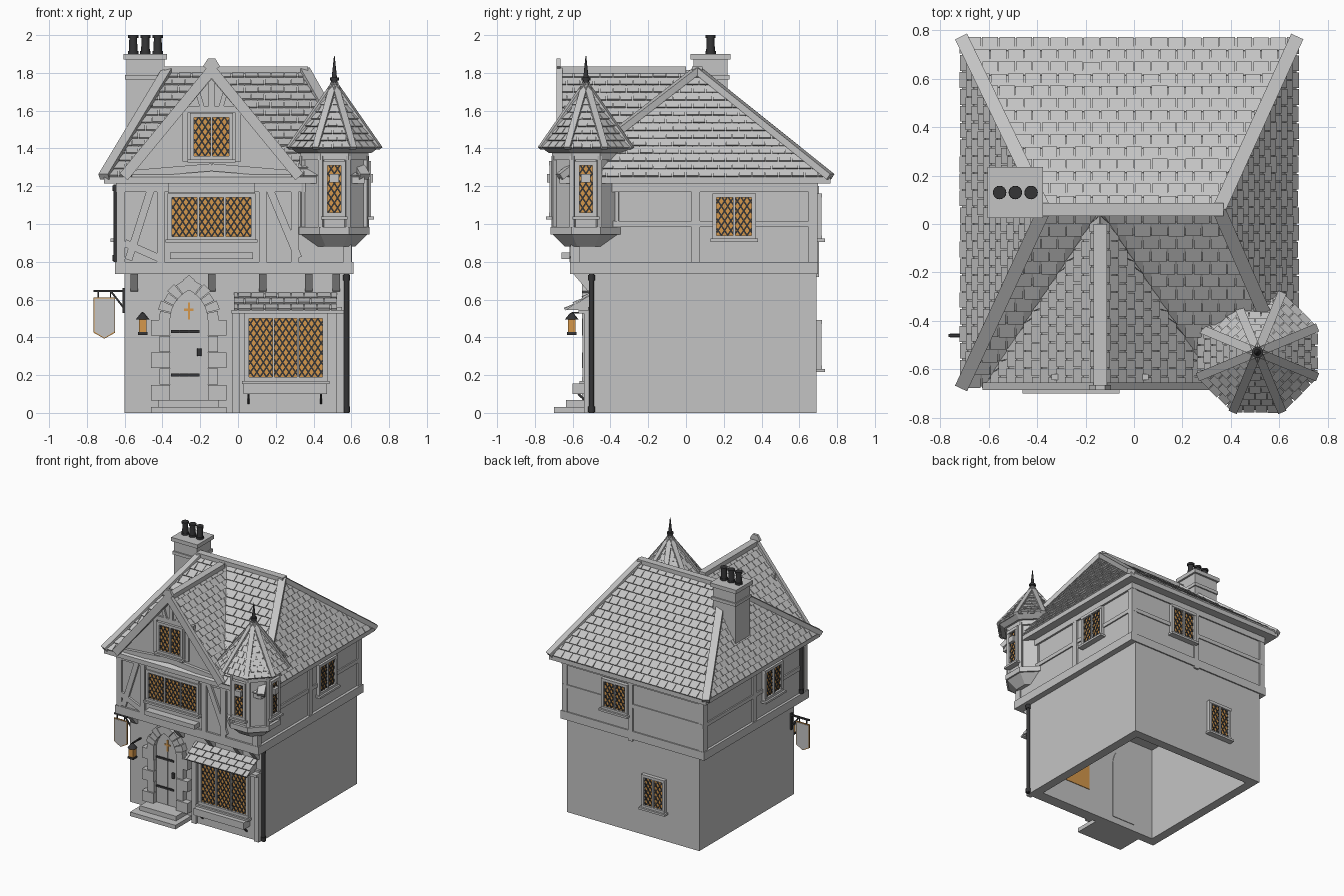
import bpy, bmesh, random
from math import pi, cos, sin, tan, acos, radians
from mathutils import Vector, Matrix

random.seed(4)
if "Cube" in bpy.data.objects:
    bpy.data.objects.remove(bpy.data.objects["Cube"])


def material(name, rgb):
    m = bpy.data.materials.new(name)
    m.use_nodes = True
    m.diffuse_color = (*rgb, 1)
    m.node_tree.nodes["Principled BSDF"].inputs["Base Color"].default_value = (*rgb, 1)
    return m


GREY = material("plain grey", (0.55, 0.55, 0.55))
IRON = material("black iron", (0.035, 0.035, 0.037))
AMBER = material("amber glass", (0.66, 0.31, 0.07))


def finish(bm, name, mat=GREY, matrix=None, smooth=False):
    bmesh.ops.recalc_face_normals(bm, faces=bm.faces)
    me = bpy.data.meshes.new(name)
    bm.to_mesh(me)
    bm.free()
    me.materials.append(mat)
    ob = bpy.data.objects.new(name, me)
    bpy.context.collection.objects.link(ob)
    if matrix:
        ob.matrix_world = matrix
    if smooth:
        bpy.ops.object.select_all(action='DESELECT')
        ob.select_set(True)
        bpy.context.view_layer.objects.active = ob
        bpy.ops.object.shade_smooth_by_angle(angle=radians(40))
    return ob


def hull(bm, low, high):
    """Solid between two matching loops of points."""
    a = [bm.verts.new(p) for p in low]
    b = [bm.verts.new(p) for p in high]
    n = len(a)
    bm.faces.new(a)
    bm.faces.new(b[::-1])
    for i in range(n):
        j = (i + 1) % n
        bm.faces.new((a[i], b[i], b[j], a[j]))


def box(bm, x0, x1, y0, y1, z0, z1):
    hull(bm, *[[(x0, y0, z), (x1, y0, z), (x1, y1, z), (x0, y1, z)] for z in (z0, z1)])


def prism(bm, pts, y0, y1):
    hull(bm, *[[(x, y, z) for x, z in pts] for y in (y0, y1)])


def beam(bm, p, q, w, t, n=(0, -1, 0)):
    p, q = Vector(p), Vector(q)
    d = (q - p).normalized()
    s = d.cross(Vector(n)).normalized()
    up = s.cross(d)
    ring = [s * a * w / 2 + up * b * t / 2 for a, b in ((-1, -1), (1, -1), (1, 1), (-1, 1))]
    hull(bm, [p + r for r in ring], [q + r for r in ring])


def cone(bm, x, y, z0, z1, r0, r1, seg=16, turn=0):
    bmesh.ops.create_cone(bm, cap_ends=True, segments=seg, radius1=r0, radius2=r1, depth=z1 - z0,
                          matrix=Matrix.Translation((x, y, (z0 + z1) / 2)) @ Matrix.Rotation(turn, 4, 'Z'))


def tiles(bm, a, b, c, d, rows, width, skip=None):
    """Overlapping tiles on the slope with eave a-b and top d-c."""
    a, b, c, d = map(Vector, (a, b, c, d))
    u = (b - a + c - d).normalized()
    n = u.cross((d - a) + (c - b)).normalized()
    for r in range(rows):
        t0, t1 = r / rows, (r + 1) / rows
        l0, r0, l1, r1 = a.lerp(d, t0), b.lerp(c, t0), a.lerp(d, t1), b.lerp(c, t1)
        s0, e0, s1, e1 = (p.dot(u) for p in (l0, r0, l1, r1))
        k = (min(s0, s1) // width - 1 + 0.5 * (r % 2)) * width
        while k < max(e0, e1):
            x0, x1 = k + 0.002, k + width * random.uniform(0.93, 0.98)
            lift = random.uniform(0.009, 0.013)
            k += width
            lo = [l0 + u * (min(max(x, s0), e0) - s0) for x in (x0, x1)]
            hi = [l1 + u * (min(max(x, s1), e1) - s1) for x in (x0, x1)]
            size = (lo[1] - lo[0]).length + (hi[1] - hi[0]).length
            if size < 0.004 or (skip and skip((lo[0] + hi[1]) / 2)):
                continue
            quad = [lo[0], lo[1], hi[1], hi[0]]
            hull(bm, [p - n * 0.004 for p in quad],
                 [p + n * h for p, h in zip(quad, (lift, lift, 0.002, 0.002))])


def window(name, x, y, z, yaw, w, h, lights, rim=0.022, sill=True):
    """Leaded window centred on x, y with its glass starting at z."""
    mat = Matrix.Translation((x, y, z)) @ Matrix.Rotation(radians(yaw), 4, 'Z')
    glass, lead, frame = bmesh.new(), bmesh.new(), bmesh.new()
    box(glass, -w / 2, w / 2, -0.013, 0, 0, h)
    for i in range(lights + 1):
        c = -w / 2 + i * w / lights
        g = rim if i in (0, lights) else 0.012
        o = (i == lights) * g / 2 - (i == 0) * g / 2
        box(frame, c + o - g / 2, c + o + g / 2, -0.028, 0, 0, h)
    for z0, z1 in ((-rim, 0), (h, h + rim)):
        box(frame, -w / 2 - rim, w / 2 + rim, -0.03, 0, z0, z1)
    if sill:
        box(frame, -w / 2 - rim - 0.012, w / 2 + rim + 0.012, -0.045, 0, -rim - 0.012, -rim + 0.004)
    # diagonal lead strips clipped to the pane
    step, slope = 0.034, 0.66
    for sgn in (-1, 1):
        for i in range(-40, 41):
            c = i * step
            ends = sorted((sgn * (e - c) / slope for e in (-w / 2, w / 2)))
            z0, z1 = max(0, ends[0]), min(h, ends[1])
            if z1 - z0 > 0.004:
                beam(lead, (c + sgn * slope * z0, -0.015, z0), (c + sgn * slope * z1, -0.015, z1), 0.008, 0.004)
    finish(glass, name + " glass", AMBER, mat)
    finish(lead, name + " lead", IRON, mat)
    finish(frame, name + " frame", GREY, mat)


# Hollow ground floor
bm = bmesh.new()
for y0, y1 in ((-0.5, -0.43), (0.62, 0.69)):
    box(bm, -0.6, 0.565, y0, y1, 0, 0.74)
for x0, x1 in ((-0.6, -0.53), (0.495, 0.565)):
    box(bm, x0, x1, -0.43, 0.62, 0, 0.74)
finish(bm, "ground_walls")
bm = bmesh.new()
box(bm, 0.06, 0.445, -0.43, -0.425, 0.19, 0.5)
finish(bm, "inner_glass", AMBER)

# Upper floor with its timber frame
bm = bmesh.new()
box(bm, -0.63, 0.59, -0.6, 0.69, 0.74, 1.24)
finish(bm, "upper_walls")
bm = bmesh.new()
box(bm, -0.65, 0.612, -0.615, 0.7, 0.735, 0.8)
box(bm, -0.645, 0.605, -0.612, 0.7, 1.17, 1.225)
box(bm, -0.64, 0.6, -0.55, 0.698, 0.985, 1.015)
for x in (-0.62, 0.58):
    for y in (-0.59, 0.67):
        box(bm, x - 0.022, x + 0.022, y - 0.022, y + 0.027, 0.78, 1.2)
    box(bm, x - 0.024, x + 0.024, 0.03, 0.075, 0.78, 1.2)
box(bm, -0.02, 0.02, 0.68, 0.703, 0.72, 1.2)
for x0, z0, x1, z1 in ((-0.44, 1.25, -0.58, 0.81), (0.14, 1.25, 0.32, 0.82), (-0.41, 0.8, -0.41, 1.25),
                       (0.13, 0.8, 0.13, 1.25), (-0.6, 0.9, -0.42, 0.82), (0.3, 0.8, 0.3, 1.25)):
    beam(bm, (x0, -0.602, z0), (x1, -0.602, z1), 0.04, 0.03)
finish(bm, "timber_frame")

# Jetty corbels
bm = bmesh.new()
for x in (-0.55, -0.14, 0.13, 0.375, 0.52):
    hull(bm, *[[(s, -0.49, 0.64), (s, -0.52, 0.645), (s, -0.6, 0.74), (s, -0.49, 0.74)]
               for s in (x - 0.02, x + 0.02)])
finish(bm, "corbels")

# Main hipped roof
X0, X1, Y0, Y1, EAVE, TOP = -0.71, 0.67, -0.67, 0.765, 1.25, 1.815
eave = [(X0, Y0, EAVE), (X1, Y0, EAVE), (X1, Y1, EAVE), (X0, Y1, EAVE)]
rl, rr = (-0.37, 0.06, TOP), (0.35, 0.06, TOP)
slopes = [(eave[0], eave[1], rr, rl), (eave[1], eave[2], rr, rr),
          (eave[2], eave[3], rl, rr), (eave[3], eave[0], rl, rl)]
bm = bmesh.new()
box(bm, X0, X1, Y0, Y1, 1.215, EAVE)
vs = [bm.verts.new(p) for p in eave + [rl, rr]]
for f in ((0, 1, 5, 4), (1, 2, 5), (2, 3, 4, 5), (3, 0, 4)):
    bm.faces.new([vs[i] for i in f])
finish(bm, "main_roof")
GX, GH = -0.14, 0.48


def in_gable(p):
    return abs(p.x - GX) < GH * (TOP - p.z) / (TOP - EAVE) - 0.01


bm = bmesh.new()
for i, s in enumerate(slopes):
    tiles(bm, *s, 14, 0.07, in_gable if i == 0 else None)
finish(bm, "main_roof_tiles")
bm = bmesh.new()
for i, e in enumerate(eave):
    beam(bm, e, rr if i in (1, 2) else rl, 0.055, 0.035, (0, 0, 1))
beam(bm, (-0.39, 0.06, TOP), (0.37, 0.06, TOP), 0.055, 0.035, (0, 0, 1))
beam(bm, (GX, -0.68, TOP), (GX, 0.0, TOP), 0.055, 0.035, (0, 0, 1))
finish(bm, "roof_caps")

# Front gable
bm = bmesh.new()
prism(bm, [(GX - 0.46, 1.24), (GX + 0.46, 1.24), (GX, TOP - 0.02)], -0.63, 0.05)
finish(bm, "gable_wall")
bm = bmesh.new()
prism(bm, [(GX - GH, EAVE), (GX, TOP), (GX + GH, EAVE), (GX + 0.44, EAVE), (GX, TOP - 0.05), (GX - 0.44, EAVE)],
      -0.67, 0.06)
finish(bm, "gable_roof")
bm = bmesh.new()
for s in (-1, 1):
    e, v = (GX + s * GH, Y0, EAVE), (GX, 0.05, TOP)
    f = (GX, Y0, TOP)
    tiles(bm, *((e, e, f, v) if s < 0 else (e, e, v, f)), 14, 0.07)
finish(bm, "gable_tiles")
bm = bmesh.new()
for s in (-1, 1):
    beam(bm, (GX + s * 0.465, -0.67, 1.25), (GX, -0.67, 1.815), 0.055, 0.03)
    beam(bm, (GX + s * 0.14, -0.63, 1.33), (GX + s * 0.14, -0.63, 1.59), 0.03, 0.03)
    beam(bm, (GX + s * 0.42, -0.64, 1.265), (GX, -0.64, 1.3), 0.04, 0.03)
    beam(bm, (GX + s * 0.05, -0.63, 1.62), (GX + s * 0.08, -0.63, 1.72), 0.025, 0.03)
box(bm, GX - 0.2, GX + 0.2, -0.645, -0.62, 1.59, 1.625)
box(bm, GX - 0.015, GX + 0.015, -0.645, -0.62, 1.6, 1.8)
prism(bm, [(GX - 0.045, 1.835), (GX, 1.8), (GX + 0.045, 1.835), (GX + 0.02, 1.875), (GX - 0.02, 1.875)], -0.685, -0.665)
finish(bm, "gable_timbers")

# Chimney
bm = bmesh.new()
box(bm, -0.59, -0.39, 0.04, 0.22, 1.28, 1.87)
box(bm, -0.605, -0.375, 0.025, 0.235, 1.87, 1.9)
box(bm, -0.598, -0.382, 0.03, 0.23, 1.765, 1.79)
finish(bm, "chimney")
bm = bmesh.new()
for x in (-0.555, -0.49, -0.425):
    cone(bm, x, 0.13, 1.9, 1.99, 0.024, 0.02)
    cone(bm, x, 0.13, 1.985, 2.0, 0.027, 0.027)
    cone(bm, x, 0.13, 1.9, 1.915, 0.028, 0.028)
finish(bm, "chimney_pots", IRON, smooth=True)

# Corner turret
TX, TY, K = 0.51, -0.53, cos(pi / 8)
bm = bmesh.new()
for z0, z1, a0, a1 in ((0.88, 0.945, 0.11, 0.175), (0.945, 0.985, 0.187, 0.187), (0.98, 1.37, 0.165, 0.165),
                       (1.34, 1.375, 0.18, 0.18), (1.375, 1.4, 0.195, 0.23), (1.4, 1.74, 0.238, 0.008)):
    cone(bm, TX, TY, z0, z1, a0 / K, a1 / K, 8, pi / 8)
finish(bm, "turret_body")
roof, trim = bmesh.new(), bmesh.new()
for i in range(8):
    a, b = pi / 8 + i * pi / 4, pi / 8 + (i + 1) * pi / 4
    p, q = [(TX + 0.24 / K * cos(t), TY + 0.24 / K * sin(t), 1.4) for t in (a, b)]
    tip = (TX, TY, 1.74)
    tiles(roof, p, q, tip, tip, 9, 0.05)
    beam(trim, p, (TX, TY, 1.745), 0.036, 0.022, (0, 0, 1))
    c = Vector((TX + 0.168 / K * cos(a), TY + 0.168 / K * sin(a), 0.97))
    beam(trim, c, c + Vector((0, 0, 0.39)), 0.026, 0.022, (cos(a), sin(a), 0))
    if i % 2:
        c = Vector((TX + 0.18 * cos(a + pi / 8), TY + 0.18 * sin(a + pi / 8), 1.22))
    else:
        continue
    beam(trim, c, c + Vector((0, 0, 0.045)), 0.05, 0.05, (cos(a + pi / 8), sin(a + pi / 8), 0))
finish(roof, "turret_tiles")
finish(trim, "turret_trim")
bm = bmesh.new()
for z0, z1, r0, r1 in ((1.71, 1.76, 0.03, 0.016), (1.76, 1.775, 0.024, 0.024), (1.775, 1.89, 0.014, 0.002)):
    cone(bm, TX, TY, z0, z1, r0, r1, 12)
finish(bm, "turret_finial", IRON, smooth=True)

# Windows
window("turret_front_window", TX, TY - 0.165, 1.06, 0, 0.07, 0.25, 1, 0.024)
window("turret_side_window", TX + 0.165, TY, 1.06, 90, 0.07, 0.25, 1, 0.024)
window("gable_window", GX, -0.63, 1.36, 0, 0.185, 0.205, 2)
window("upper_front_window", GX, -0.6, 0.935, 0, 0.42, 0.205, 3)
window("right_window", 0.59, 0.255, 0.94, 90, 0.185, 0.2, 2)
window("left_window", -0.63, -0.17, 0.94, -90, 0.185, 0.2, 2)
window("back_upper_window", 0.13, 0.69, 0.94, 180, 0.185, 0.2, 2)
window("back_lower_window", -0.21, 0.69, 0.25, 180, 0.16, 0.22, 2)
window("shop_window", 0.253, -0.52, 0.19, 0, 0.39, 0.31, 3, 0.025)

# Shop front: panel, posts, canopy and window boxes
bm = bmesh.new()
box(bm, -0.02, 0.55, -0.52, -0.49, 0, 0.56)
for x in (-0.01, 0.54):
    box(bm, x - 0.02, x + 0.02, -0.54, -0.49, 0, 0.54)
box(bm, -0.035, 0.56, -0.57, -0.49, 0.525, 0.545)
box(bm, 0.03, 0.47, -0.6, -0.52, 0.1, 0.155)
box(bm, GX - 0.22, GX + 0.22, -0.66, -0.6, 0.815, 0.85)
box(bm, GX - 0.23, GX + 0.23, -0.625, -0.59, 1.165, 1.25)
hull(bm, *[[(x, -0.49, 0.545), (x, -0.635, 0.545), (x, -0.49, 0.635)] for x in (-0.01, 0.515)])
tiles(bm, (-0.02, -0.64, 0.545), (0.525, -0.64, 0.545), (0.525, -0.5, 0.637), (-0.02, -0.5, 0.637), 3, 0.07)
finish(bm, "shop_front")

# Arched door with stone surround and steps
DX, HALF, SPRING, C, R = -0.26, 0.1, 0.49, 0.078, 0.178
END = acos(C / R)
arc = [(R * cos(END * i / 8) - C, SPRING + R * sin(END * i / 8)) for i in range(9)]
outline = [(DX + HALF, 0.05)] + [(DX + x, z) for x, z in arc] + [(DX - x, z) for x, z in arc[-2::-1]] + [(DX - HALF, 0.05)]
bm = bmesh.new()
prism(bm, outline, -0.512, -0.49)
for x in (-0.05, 0, 0.05):
    box(bm, DX + x - 0.002, DX + x + 0.002, -0.515, -0.5, 0.07, 0.56)
finish(bm, "door")
bm = bmesh.new()
prism(bm, outline, -0.431, -0.425)
finish(bm, "door_back")
bm = bmesh.new()
for s in (-1, 1):
    for i in range(5):
        a, b = END * i / 5 + 0.01, END * (i + 1) / 5 - 0.01
        out = R + (0.058, 0.07)[i % 2]
        prism(bm, [(DX + s * (r * cos(t) - C), SPRING + r * sin(t)) for r, t in ((R, a), (out, a), (out, b), (R, b))],
              -0.55, -0.49)
        x = sorted((DX + s * HALF, DX + s * (0.2, 0.155)[i % 2]))
        box(bm, *x, -0.55 + 0.008 * (i % 2), -0.49, 0.065 + i * 0.086, 0.148 + i * 0.086)
prism(bm, [(DX, 0.645), (DX + 0.03, 0.705), (DX, 0.73), (DX - 0.03, 0.705)], -0.55, -0.49)
box(bm, DX - 0.2, DX + 0.2, -0.7, -0.49, 0, 0.032)
box(bm, DX - 0.16, DX + 0.16, -0.635, -0.49, 0.032, 0.068)
finish(bm, "door_stones")
bm = bmesh.new()
box(bm, DX - 0.006, DX + 0.006, -0.518, -0.51, 0.495, 0.585)
box(bm, DX - 0.025, DX + 0.025, -0.518, -0.51, 0.54, 0.552)
box(bm, -0.525, -0.485, -0.625, -0.585, 0.425, 0.495)
finish(bm, "door_light_and_lamp_glass", AMBER)

# Ironwork: hinges, knocker, lamp, box brackets, drainpipes and sign arm
bm = bmesh.new()
for z in (0.2, 0.43):
    box(bm, DX - 0.095, DX + 0.055, -0.52, -0.51, z - 0.008, z + 0.008)
cone(bm, DX + 0.055, -0.52, 0.3, 0.34, 0.013, 0.013, 10)
box(bm, -0.53, -0.48, -0.63, -0.58, 0.412, 0.427)
cone(bm, -0.505, -0.605, 0.495, 0.53, 0.036, 0.008, 8)
beam(bm, (-0.505, -0.605, 0.53), (-0.505, -0.5, 0.53), 0.01, 0.01, (0, 0, 1))
for x in (0.055, 0.44):
    beam(bm, (x, -0.57, 0.1), (x, -0.51, 0.045), 0.012, 0.012, (1, 0, 0))
for x, y, z0, z1 in ((0.575, -0.5, 0, 0.735), (-0.645, -0.53, 0.8, 1.21)):
    cone(bm, x, y, z0, z1, 0.014, 0.014, 12)
    for z in (z0 + 0.02, z1 - 0.02):
        cone(bm, x, y, z - 0.015, z + 0.015, 0.019, 0.019, 12)
beam(bm, (-0.765, -0.46, 0.645), (-0.6, -0.46, 0.645), 0.012, 0.012)
beam(bm, (-0.67, -0.46, 0.64), (-0.6, -0.46, 0.55), 0.01, 0.01)
box(bm, -0.612, -0.6, -0.47, -0.45, 0.53, 0.66)
for x in (-0.74, -0.675):
    box(bm, x - 0.003, x + 0.003, -0.463, -0.457, 0.6, 0.645)
finish(bm, "ironwork", IRON, smooth=True)

# Hanging sign board with a thin bright rim
for name, g, t, mat in (("sign_rim", 0, 0.005, AMBER), ("sign_board", 0.005, 0.008, GREY)):
    bm = bmesh.new()
    prism(bm, [(-0.765 + g, 0.61 - g), (-0.765 + g, 0.425 + g), (-0.707, 0.393 + g),
               (-0.65 - g, 0.425 + g), (-0.65 - g, 0.61 - g)], -0.46 - t, -0.46 + t)
    finish(bm, name, mat)
